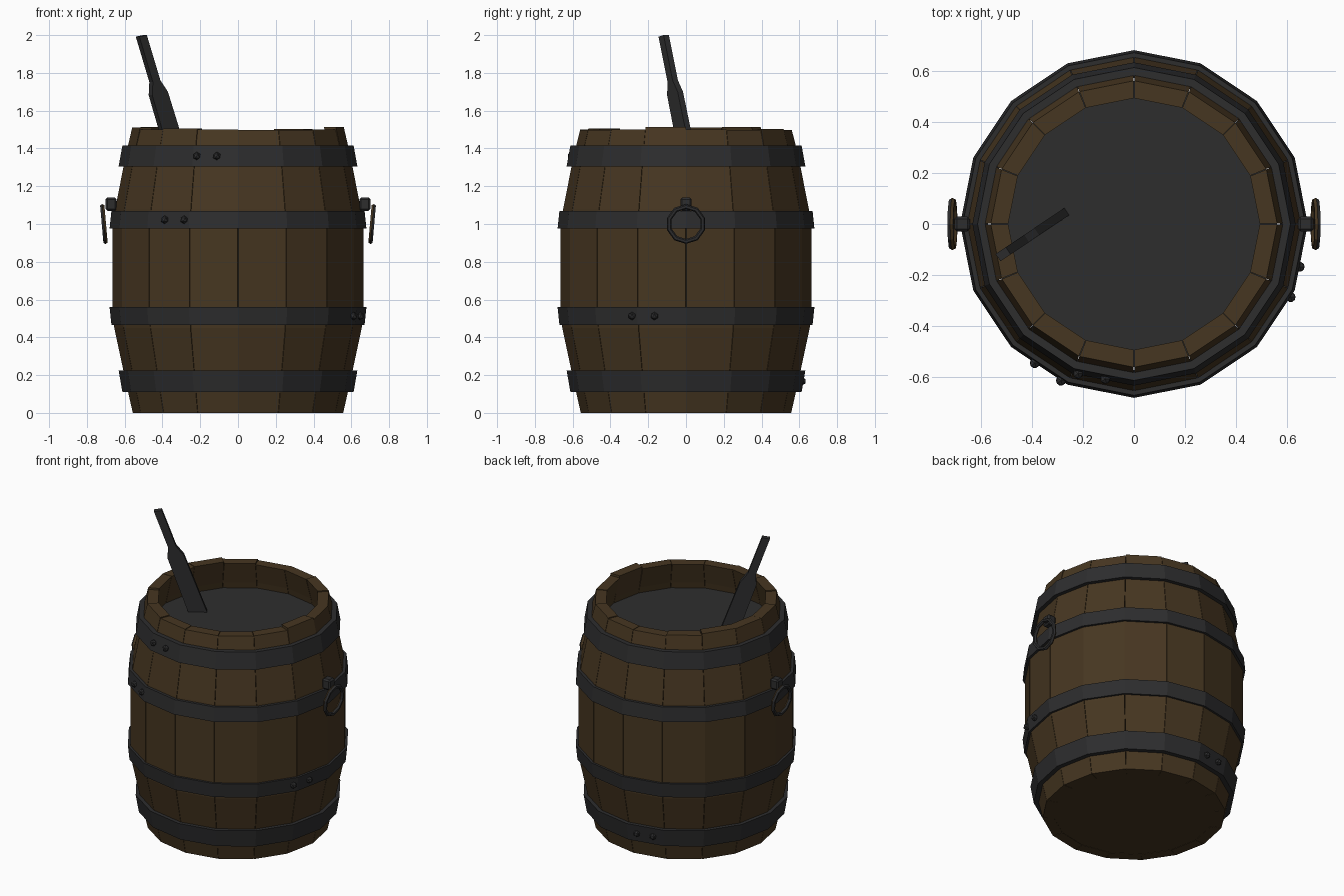
import bpy, bmesh, math, random
from mathutils import Vector, Matrix

random.seed(4)
cube = bpy.data.objects.get("Cube")
if cube:
    bpy.data.objects.remove(cube, do_unlink=True)

SIDES = 16
STEP = math.tau / SIDES


def material(name, color):
    m = bpy.data.materials.new(name)
    m.use_nodes = True
    m.diffuse_color = (*color, 1)
    bsdf = m.node_tree.nodes["Principled BSDF"]
    bsdf.inputs["Base Color"].default_value = (*color, 1)
    bsdf.inputs["Roughness"].default_value = 0.9
    return m


wood = material("brown wood", (0.062, 0.037, 0.015))
iron = material("dark iron", (0.026, 0.026, 0.027))
fluid = material("dark liquid", (0.027, 0.027, 0.027))


def finish(name, bm, *mats):
    bmesh.ops.recalc_face_normals(bm, faces=bm.faces)
    me = bpy.data.meshes.new(name)
    bm.to_mesh(me)
    bm.free()
    for m in mats:
        me.materials.append(m)
    ob = bpy.data.objects.new(name, me)
    bpy.context.collection.objects.link(ob)
    return ob


def polar(r, a, z):
    return Vector((r * math.cos(a), r * math.sin(a), z))


def bridge(bm, rings, closed=False):
    """Skin a list of equal vertex loops, capping the ends unless closed."""
    n = len(rings[0])
    pairs = list(zip(rings, rings[1:]))
    if closed:
        pairs.append((rings[-1], rings[0]))
    else:
        bm.faces.new(rings[0])
        bm.faces.new(rings[-1])
    for lo, hi in pairs:
        for i in range(n):
            j = (i + 1) % n
            bm.faces.new((lo[i], lo[j], hi[j], hi[i]))


# Staves: one bulging plank per side, with slightly uneven tops
profile = [(0, .557), (.17, .595), (.45, .655), (.56, .665),
           (.97, .665), (1.08, .65), (1.36, .595), (1.5, .56)]
THICK = 0.068
GAP = 0.002
bm = bmesh.new()
for s in range(SIDES):
    a, b = s * STEP + GAP, (s + 1) * STEP - GAP
    top = random.uniform(1.495, 1.515)
    rings = []
    for z, r in profile:
        z = top if z == profile[-1][0] else z
        corners = (polar(r, a, z), polar(r, b, z),
                   polar(r - THICK, b, z), polar(r - THICK, a, z))
        rings.append([bm.verts.new(c) for c in corners])
    bridge(bm, rings)
finish("staves", bm, wood)


# Floor and liquid surface
def disc(name, r, z, depth, mat):
    bm = bmesh.new()
    bridge(bm, [[bm.verts.new(polar(r, i * STEP, h)) for i in range(SIDES)]
                for h in (z - depth, z)])
    finish(name, bm, mat)


disc("floor", 0.54, 0.04, 0.038, wood)
disc("liquid", 0.56, 1.32, 0.03, fluid)

# Hoops
hoops = {"bottom_hoop": (.11, .612, .225, .632), "lower_hoop": (.465, .67, .56, .68),
         "upper_hoop": (.975, .68, 1.07, .67), "top_hoop": (1.305, .632, 1.415, .612)}
for name, (z0, r0, z1, r1) in hoops.items():
    bm = bmesh.new()
    section = ((r0, z0), (r1, z1), (r1 - .04, z1), (r0 - .04, z0))
    bridge(bm, [[bm.verts.new(polar(r, i * STEP, z)) for r, z in section]
                for i in range(SIDES)], closed=True)
    finish(name, bm, iron)

# Pairs of rivets, one pair on each hoop
rivets = {"bottom_hoop": (96, 106), "lower_hoop": (-14.5, -25),
          "upper_hoop": (234.5, 245), "top_hoop": (249.5, 259.5)}
for name, angles in rivets.items():
    z0, r0, z1, r1 = hoops[name]
    bm = bmesh.new()
    for deg in angles:
        a = math.radians(deg)
        off = (a % STEP) - STEP / 2
        r = (r0 + r1) / 2 * math.cos(STEP / 2) / math.cos(off)
        bmesh.ops.create_icosphere(bm, subdivisions=1, radius=0.022,
                                   matrix=Matrix.Translation(polar(r + .006, a, (z0 + z1) / 2)))
    finish(name + "_rivets", bm, iron)

# Side handles: bracket and hanging ring
for side, label in ((1, "left"), (-1, "right")):
    bm = bmesh.new()
    bmesh.ops.create_cube(bm, size=1, matrix=Matrix.Translation((side * .672, 0, 1.105))
                          @ Matrix.Diagonal((.06, .06, .07, 1)))
    bmesh.ops.bevel(bm, geom=bm.edges[:], offset=.01, segments=1, affect='EDGES')
    finish(label + "_bracket", bm, iron)

    bm = bmesh.new()
    tilt = (Matrix.Translation((side * .71, 0, 1.0))
            @ Matrix.Rotation(side * math.radians(5), 4, 'Y'))
    loops = []
    for i in range(10):
        a = i * math.tau / 10 + math.tau / 20
        loop = []
        for j in range(6):
            t = j * math.tau / 6
            r = .093 + .013 * math.cos(t)
            p = Vector((.013 * math.sin(t), r * math.cos(a), r * math.sin(a)))
            loop.append(bm.verts.new(tilt @ p))
        loops.append(loop)
    bridge(bm, loops, closed=True)
    bmesh.ops.recalc_face_normals(bm, faces=bm.faces)
    # Worn brown rim, iron on the outward side
    for f in bm.faces:
        f.material_index = 0 if f.normal.x * side > 0.4 else 1
    finish(label + "_ring", bm, iron, wood)

# Paddle: flat blade, tapered shoulder and narrow handle leaning out
lean = Vector((-.3, -.2, 1))
along = Vector((.83, .56, 0))
across = Vector((-.56, .83, 0)) * .017
base = Vector((-.362, -.018, 1.5))
bm = bmesh.new()
rings = []
for z, half in ((1.25, .055), (1.7, .05), (1.76, .024), (2.0, .024)):
    c = base + lean * (z - base.z)
    w = along * half
    # Square the ends off against the leaning axis
    d = Vector((0, 0, .36 * half)) if z < 2 else Vector((0, 0, .008))
    rings.append([bm.verts.new(p) for p in
                  (c - w - across - d, c + w - across, c + w + across, c - w + across - d)])
bridge(bm, rings)
finish("paddle", bm, iron)
